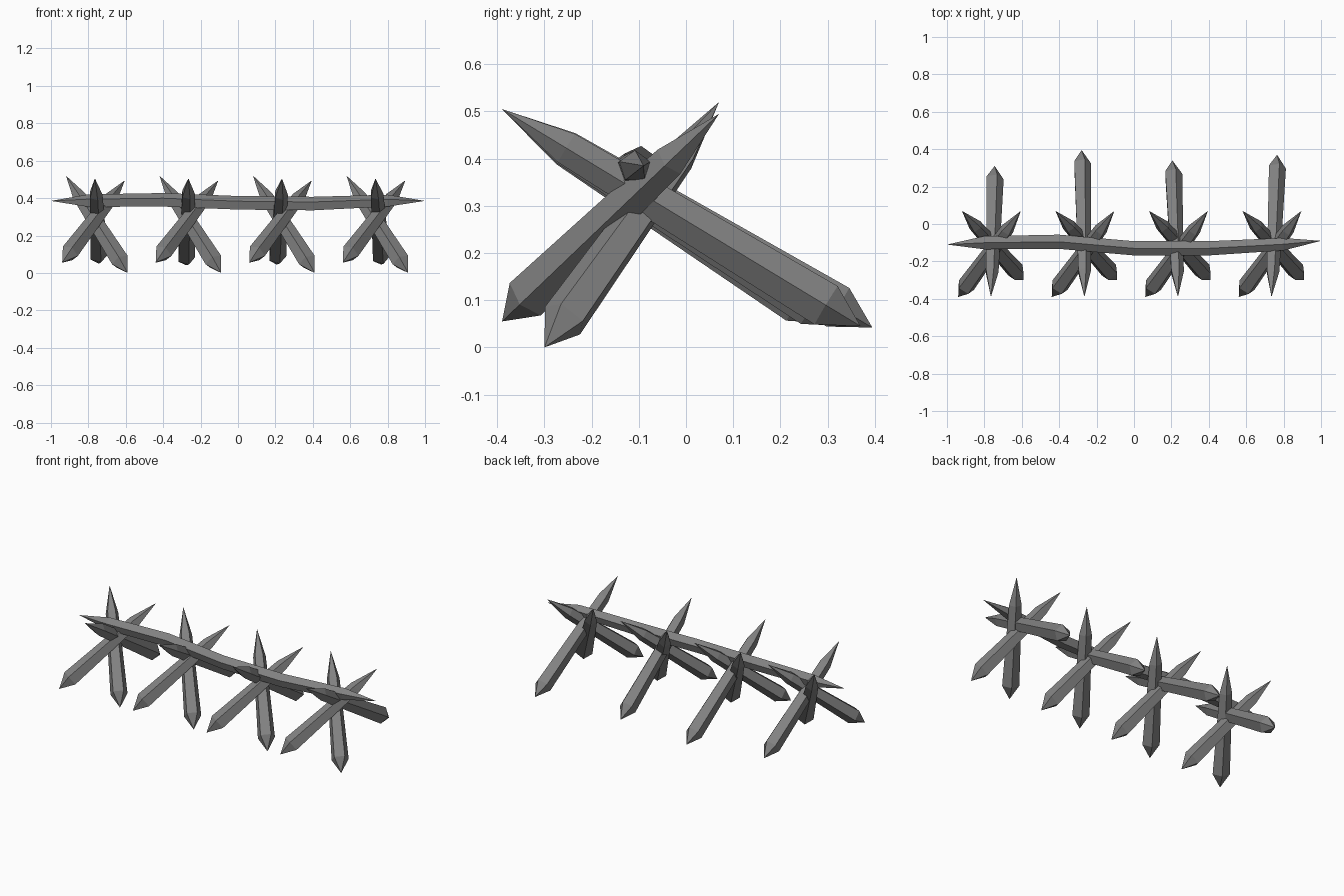
import bpy
import math
from mathutils import Vector

if "Cube" in bpy.data.objects:
    bpy.data.objects.remove(bpy.data.objects["Cube"])

SIDES = 5

# Single weathered grey wood colour
wood = bpy.data.materials.new("grey_wood")
GREY = (0.22, 0.22, 0.22, 1)
wood.diffuse_color = GREY
wood.use_nodes = True
bsdf = wood.node_tree.nodes["Principled BSDF"]
bsdf.inputs["Base Color"].default_value = GREY
bsdf.inputs["Roughness"].default_value = 0.9


def pointed_log(name, path, radii, ridge):
    """Five-sided log: first and last path points are sharp tips,
    and one long edge faces the ridge direction."""
    path = [Vector(p) for p in path]
    axis = (path[-1] - path[0]).normalized()
    u = Vector(ridge)
    u = (u - axis * u.dot(axis)).normalized()
    v = axis.cross(u)

    verts = [path[0]]
    for centre, r in zip(path[1:-1], radii):
        for i in range(SIDES):
            a = math.tau * i / SIDES
            verts.append(centre + r * (u * math.cos(a) + v * math.sin(a)))
    verts.append(path[-1])

    last = len(verts) - 1
    start = last - SIDES
    faces = []
    for i in range(SIDES):
        j = (i + 1) % SIDES
        faces.append((0, 1 + j, 1 + i))
        faces.append((last, start + i, start + j))
        for k in range(len(radii) - 1):
            a, b = 1 + k * SIDES, 1 + (k + 1) * SIDES
            faces.append((a + i, a + j, b + j, b + i))

    mesh = bpy.data.meshes.new(name)
    mesh.from_pydata(verts, [], faces)
    mesh.materials.append(wood)
    obj = bpy.data.objects.new(name, mesh)
    bpy.context.collection.objects.link(obj)
    return obj


def stake(name, x, top, bottom, ridge):
    """Straight stake with a long slim upper point and a short thick lower one."""
    top, bottom = Vector(top), Vector(bottom)
    shift = Vector((x, 0, 0))
    axis = (bottom - top).normalized()
    path = [top, top + axis * 0.16, bottom - axis * 0.085, bottom]
    pointed_log(name, [p + shift for p in path], (0.037, 0.05), ridge)


# Four tripods of crossed stakes; only the rear stake differs between them
rear_ends = [(0.005, 0.31, 0.05), (-0.03, 0.395, 0.042),
             (-0.045, 0.34, 0.045), (0.015, 0.37, 0.045)]
for n, rear_end in enumerate(rear_ends):
    x = -0.75 + 0.5 * n
    stake(f"rear_stake_{n + 1}", x, (-0.015, -0.39, 0.505), rear_end, (1, 0, 0))
    stake(f"left_stake_{n + 1}", x, (-0.17, 0.07, 0.52), (0.16, -0.30, 0), (0, -1, 0.2))
    stake(f"right_stake_{n + 1}", x, (0.145, 0.07, 0.495), (-0.19, -0.39, 0.055), (0, -1, 0.2))

# Slightly crooked cross beam, sharpened at both ends
beam_path = [(-1, -0.11, 0.385), (-0.8, -0.1, 0.383), (-0.4, -0.095, 0.387),
             (0, -0.13, 0.371), (0.4, -0.13, 0.367), (0.8, -0.108, 0.383),
             (1, -0.09, 0.385)]
pointed_log("cross_beam", beam_path, (0.037, 0.04, 0.04, 0.04, 0.035), (0, 0, 1))
